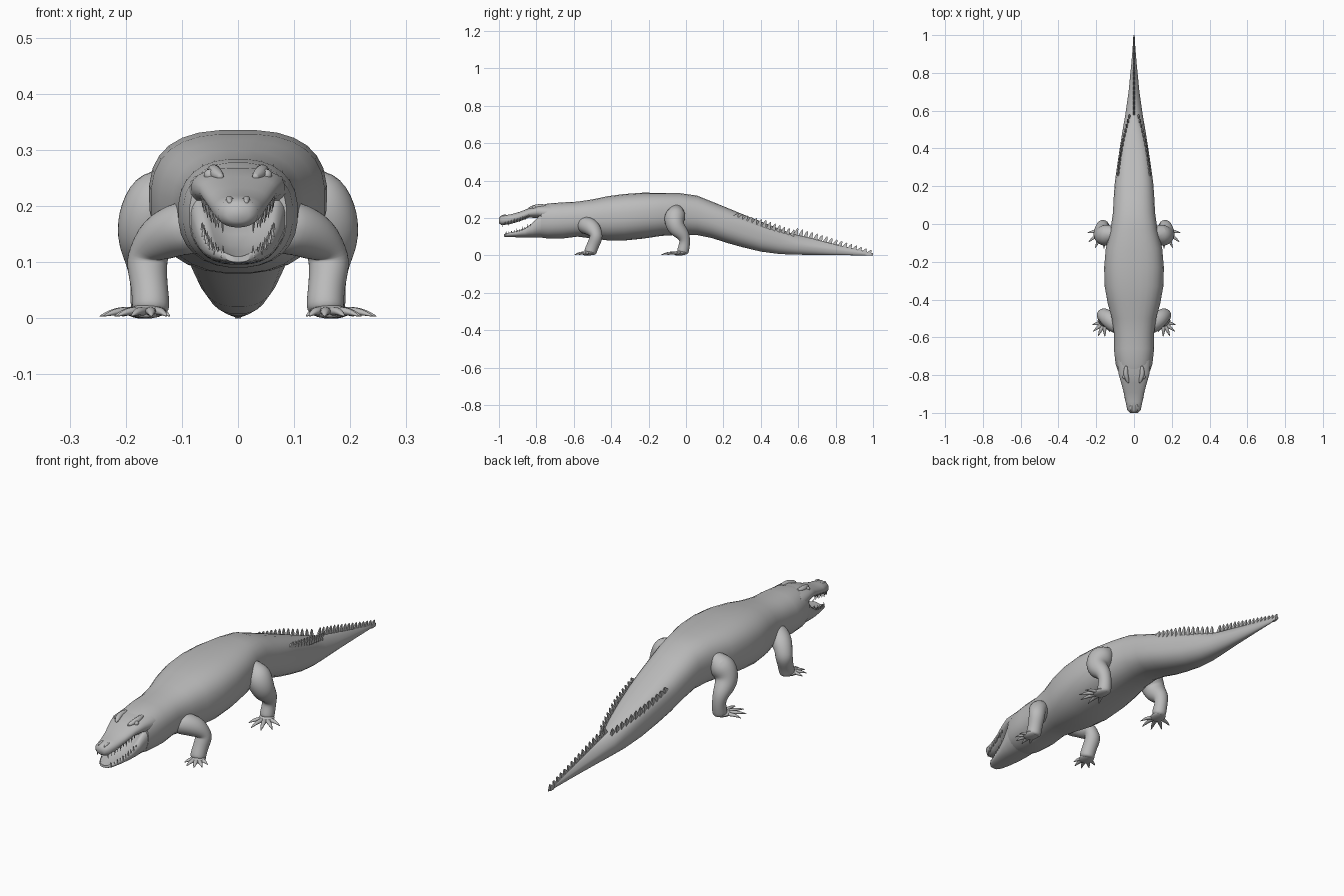
import bpy, bmesh, math
from mathutils import Vector

cube = bpy.data.objects.get("Cube")
if cube:
    bpy.data.objects.remove(cube)

hide = bpy.data.materials.new("hide_grey")
hide.use_nodes = True
hide.diffuse_color = (0.5, 0.5, 0.5, 1)
hide.node_tree.nodes["Principled BSDF"].inputs["Base Color"].default_value = (0.5, 0.5, 0.5, 1)


def finish(name, bm, mirror=False, subdiv=0, smooth=60):
    bmesh.ops.recalc_face_normals(bm, faces=bm.faces)
    mesh = bpy.data.meshes.new(name)
    bm.to_mesh(mesh)
    bm.free()
    mesh.materials.append(hide)
    ob = bpy.data.objects.new(name, mesh)
    bpy.context.collection.objects.link(ob)
    bpy.ops.object.select_all(action='DESELECT')
    bpy.context.view_layer.objects.active = ob
    ob.select_set(True)
    bpy.ops.object.shade_smooth_by_angle(angle=math.radians(smooth))
    if mirror:
        ob.modifiers.new("Mirror", 'MIRROR').use_mirror_merge = False
    if subdiv:
        ob.modifiers.new("Subdivision", 'SUBSURF').levels = subdiv
        ob.modifiers["Subdivision"].render_levels = subdiv
    return ob


def bridge(bm, rings):
    n = len(rings[0])
    for a, b in zip(rings, rings[1:]):
        for i in range(n):
            bm.faces.new((a[i], a[(i + 1) % n], b[(i + 1) % n], b[i]))
    bm.faces.new(rings[0])
    bm.faces.new(rings[-1])


def power(v, e):
    return math.copysign(abs(v) ** e, v)


def loft(name, rows, n=28, dip=0.0, mid=0.5, subdiv=0, smooth=60):
    """Rows along y: y, half width, bottom, top, top roundness."""
    bm = bmesh.new()
    rings = []
    for y, w, zb, zt, p in rows:
        ring = []
        zm = zb + (zt - zb) * mid
        for i in range(n):
            a = 2 * math.pi * (i + 0.5) / n
            c, s = math.cos(a), math.sin(a)
            e = 2 / (p if s > 0 else 2.3)
            x = power(c, e)
            z = zm + power(s, e) * ((zt - zm) if s > 0 else (zm - zb))
            if s > 0:
                z -= dip * (zt - zb) * max(0, 1 - (x / 0.8) ** 2)
            ring.append(bm.verts.new((x * w, y, z)))
        rings.append(ring)
    bridge(bm, rings)
    return finish(name, bm, subdiv=subdiv, smooth=smooth)


def add_tube(bm, path, n=8, flat=1.0):
    """Round tube through points given as x, y, z, radius."""
    pts = [Vector(p[:3]) for p in path]
    rings = []
    for k, p in enumerate(pts):
        d = (pts[min(k + 1, len(pts) - 1)] - pts[max(k - 1, 0)]).normalized()
        u = d.cross(Vector((0, 1, 0.3)) if abs(d.z) > 0.6 else Vector((0, 0, 1))).normalized()
        v = u.cross(d)
        if rings and u.dot(last) < 0:
            u, v = -u, -v
        last = u
        r = path[k][3]
        rings.append([bm.verts.new(p + r * (u * math.cos(t) + v * flat * math.sin(t)))
                      for t in (2 * math.pi * i / n for i in range(n))])
    bridge(bm, rings)


# Body and tail
body_rows = [
    (-.775, .087, .095, .268, 2.4), (-.74, .098, .09, .278, 2.4),
    (-.66, .107, .09, .284, 2.4), (-.58, .106, .1, .288, 2.4),
    (-.5, .118, .09, .3, 2.5), (-.42, .14, .08, .317, 2.6),
    (-.33, .156, .079, .329, 2.7), (-.23, .159, .089, .336, 2.7),
    (-.13, .15, .104, .335, 2.7), (-.03, .125, .11, .333, 2.7),
    (.06, .112, .108, .32, 2.6), (.14, .108, .092, .288, 2.5),
    (.22, .102, .066, .255, 2.7), (.3, .091, .044, .222, 3),
    (.4, .076, .02, .182, 3), (.5, .06, .007, .142, 2.6),
    (.58, .046, .004, .113, 1.7), (.7, .029, .002, .086, 1.3),
    (.85, .014, .001, .048, 1.3), (1, .002, 0, .012, 1.4)]
loft("body_and_tail", body_rows)


def body_at(y, k):
    for a, b in zip(body_rows, body_rows[1:]):
        if a[0] <= y <= b[0]:
            return a[k] + (b[k] - a[k]) * (y - a[0]) / (b[0] - a[0])


# Head and jaws
loft("upper_jaw", [
    (-1, .02, .172, .203, 2), (-.985, .036, .162, .214, 2.2),
    (-.94, .045, .167, .219, 2.3), (-.89, .055, .182, .233, 2.3),
    (-.84, .069, .202, .252, 2.4), (-.79, .083, .2, .268, 2.4),
    (-.72, .09, .17, .274, 2.4)])
loft("lower_jaw", [
    (-.972, .022, .1, .116, 3), (-.955, .036, .098, .122, 3),
    (-.91, .05, .097, .132, 3), (-.86, .063, .096, .15, 3),
    (-.82, .074, .095, .182, 3), (-.785, .083, .095, .222, 3),
    (-.74, .09, .095, .24, 3)], dip=0.4, mid=0.6)

# Brows, eyes and nostrils
bm = bmesh.new()
add_tube(bm, [(.028, -.845, .25, .006), (.04, -.815, .258, .014),
              (.045, -.785, .262, .015), (.04, -.745, .266, .008)])
add_tube(bm, [(.014, -.995, .205, .004), (.016, -.975, .213, .009), (.014, -.95, .212, .004)])
finish("brow_and_nostril", bm, mirror=True, subdiv=1)
bm = bmesh.new()
bmesh.ops.create_uvsphere(bm, u_segments=12, v_segments=8, radius=.011)
bmesh.ops.translate(bm, verts=bm.verts, vec=(.05, -.81, .255))
finish("eye", bm, mirror=True)

# Teeth along both jaw edges
bm = bmesh.new()
for i in range(10):
    t = i / 9
    y = -.982 + .14 * t
    r = .0045 - .0015 * (i % 2)
    x, z = .027 + .036 * t ** .7, .168 + .04 * t
    add_tube(bm, [(x, y, z + .008, r), (x, y, z - .016 + .005 * (i % 2), .0005)], 5)
    y, x, z = -.962 + .13 * t, .027 + .037 * t ** .7, .112 + .045 * t ** 1.4
    add_tube(bm, [(x, y, z - .004, r), (x, y, z + .018 - .004 * (i % 2), .0005)], 5)
finish("teeth", bm, mirror=True)


# Tail crest: flat blades leaning backward
def add_blade(bm, x, y, z, h, lean):
    th, half = .005, .012
    outline = [(-half, -.015), (half, -.015), (half, 0), (half * 1.3, h * .8),
               (half, h), (half * .3, h * .75), (-half, 0)]
    sides = [[bm.verts.new((x + s * th * (1 - .8 * max(0, dz) / h) + lean * max(0, dz),
                            min(y + dy, 1), max(z + dz, 0))) for dy, dz in outline]
             for s in (-1, 1)]
    bridge(bm, sides)


bm = bmesh.new()
for i in range(13):
    y = .265 + .025 * i
    zt, zb = body_at(y, 3), body_at(y, 2)
    add_blade(bm, body_at(y, 1) * (.86 - .4 * (i / 12) ** 3), y,
              zt - .14 * (zt - zb), .014 + .022 * min(1, i / 6), .2)
finish("paired_tail_crest", bm, mirror=True, smooth=30)
bm = bmesh.new()
for i in range(16):
    y = .585 + .0262 * i
    add_blade(bm, 0, y, body_at(y, 3) - .003, .038 - .022 * i / 15, 0)
finish("single_tail_crest", bm, smooth=30)

# Legs
legs = {
    "front_leg": [(.06, -.545, .165, .055), (.11, -.525, .16, .05), (.15, -.49, .137, .046),
                  (.165, -.475, .105, .041), (.158, -.495, .06, .034), (.155, -.51, .025, .036),
                  (.156, -.515, .006, .034)],
    "hind_leg": [(.09, -.05, .25, .05), (.135, -.055, .225, .064), (.163, -.065, .18, .057),
                 (.17, -.05, .14, .05), (.168, -.01, .107, .036), (.163, -.005, .07, .03),
                 (.16, -.015, .03, .034), (.16, -.02, .006, .032)]}
for name, path in legs.items():
    bm = bmesh.new()
    add_tube(bm, path, 10)
    finish(name, bm, mirror=True, subdiv=2)

# Feet: palm, splayed toes and claws
for name, cx, cy, size in (("front_foot", .157, -.515, .078), ("hind_foot", .162, -.025, .105)):
    bm = bmesh.new()
    add_tube(bm, [(cx - .01, cy + .035, .013, .012), (cx, cy + .012, .014, .036),
                  (cx + .008, cy - .02, .012, .036), (cx + .01, cy - .04, .009, .022)], 10, .4)
    for angle, length in ((-30, .75), (-2, .95), (24, 1), (50, .95), (78, .8)):
        a = math.radians(angle)
        dx, dy, reach = math.sin(a), -math.cos(a), size * length
        steps = ((.1, .011, .012), (.45, .013, .011), (.7, .012, .009), (.88, .008, .005), (1.05, .003, .001))
        add_tube(bm, [(cx + dx * reach * f, cy - .004 + dy * reach * f, z, r) for f, z, r in steps], 8, .8)
    finish(name, bm, mirror=True, subdiv=1)
